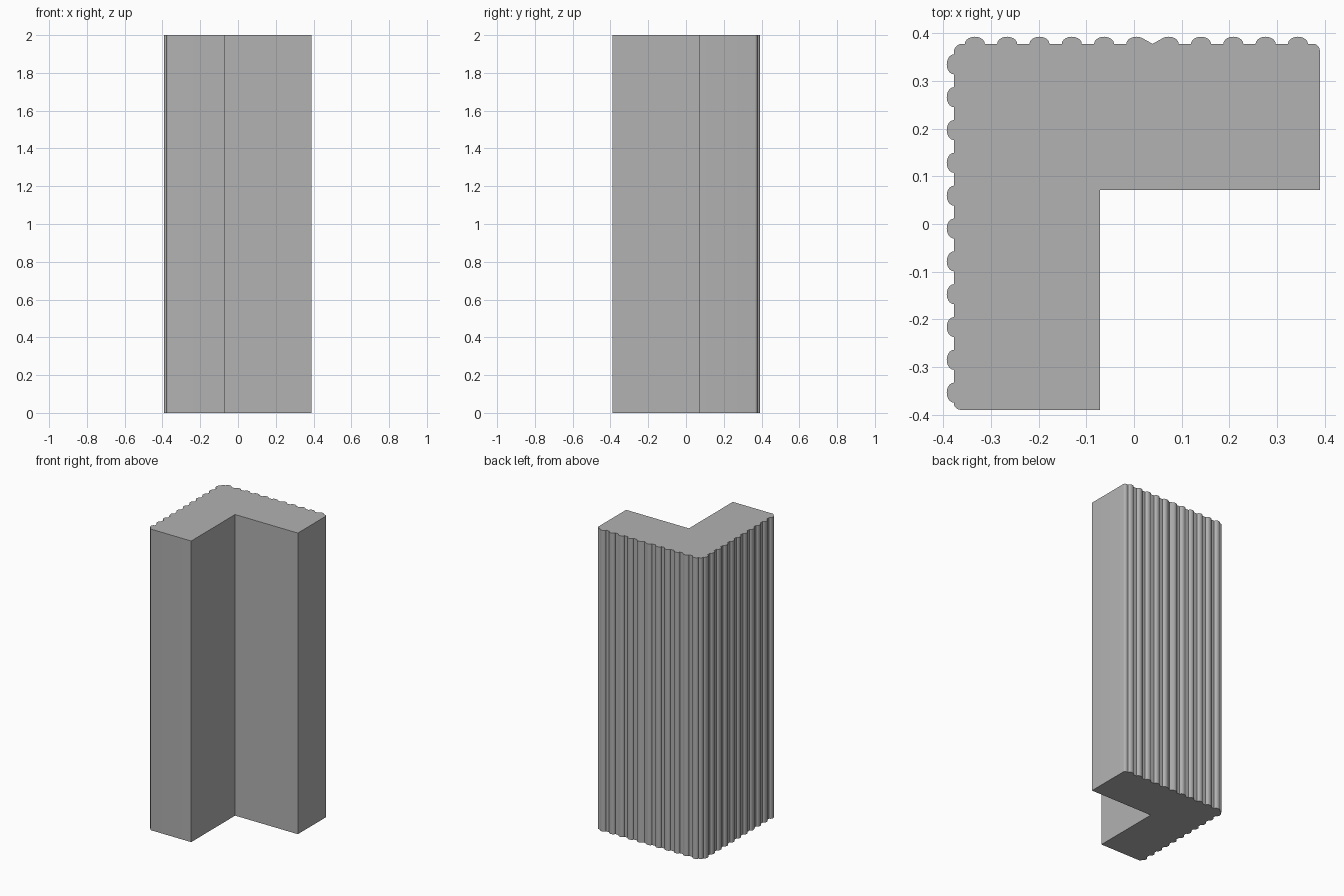
import bpy
import bmesh
from math import cos, sin, pi

cube = bpy.data.objects.get("Cube")
if cube:
    bpy.data.objects.remove(cube, do_unlink=True)

# Plain grey material
GREY = (0.445, 0.445, 0.445, 1)
mat = bpy.data.materials.new("plain grey")
mat.use_nodes = True
mat.diffuse_color = GREY
bsdf = mat.node_tree.nodes["Principled BSDF"]
bsdf.inputs["Base Color"].default_value = GREY
bsdf.inputs["Roughness"].default_value = 0.6

EDGE, BASE, INNER = 0.39, 0.378, 0.071
RIBS, STEPS, HALF, RISE = 11, 10, 0.021, 0.015
HEIGHT = 2


def rib(centre, start=0, end=STEPS):
    """Rounded rib as (distance along the wall, distance out) pairs."""
    return [(centre - HALF * cos(pi * i / STEPS), BASE + RISE * sin(pi * i / STEPS))
            for i in range(start, end + 1)]


def corner(cx, cy, rx, ry, a0, a1, n=5):
    """Small rounded corner from angle a0 to a1."""
    return [(cx + rx * cos(a0 + (a1 - a0) * i / n),
             cy + ry * sin(a0 + (a1 - a0) * i / n)) for i in range(n + 1)]


# Outline: inner corner of the L and its two plain ends, clockwise
outline = [(EDGE, INNER), (-INNER, INNER), (-INNER, -EDGE)]
outline += corner(-0.364, -0.376, 0.014, 0.014, 1.5 * pi, pi)

# Ribs up the right-hand wall
for k in range(RIBS):
    outline += [(-out, along) for along, out in rib(-0.354 + 0.0689 * k)]

# Rounded outer corner
outline += corner(-0.361, 0.361, 0.017, 0.017, pi, pi / 2)

# Ribs along the back wall, with one sharp V groove between two of them
for k in range(RIBS):
    centre = -0.334 + 0.0678 * k
    if k == 5:
        outline += rib(centre, 0, STEPS - 3) + [(0.039, BASE)]
    elif k == 6:
        outline += rib(centre, 3, STEPS)
    else:
        outline += rib(centre)
outline += corner(0.376, 0.364, 0.014, 0.014, pi / 2, 0)

# Extrude the outline into the pillar
bm = bmesh.new()
floor = bm.faces.new([bm.verts.new((x, y, 0)) for x, y in outline])
top = bmesh.ops.extrude_face_region(bm, geom=[floor], use_keep_orig=True)["geom"]
bmesh.ops.translate(bm, vec=(0, 0, HEIGHT),
                    verts=[g for g in top if isinstance(g, bmesh.types.BMVert)])
bmesh.ops.recalc_face_normals(bm, faces=bm.faces)
mesh = bpy.data.meshes.new("corner_pillar")
bm.to_mesh(mesh)
bm.free()
mesh.materials.append(mat)
pillar = bpy.data.objects.new("corner_pillar", mesh)
bpy.context.collection.objects.link(pillar)

# Smooth ribs, sharp edges kept
bpy.context.view_layer.objects.active = pillar
pillar.select_set(True)
bpy.ops.object.shade_smooth_by_angle(angle=pi / 6)
